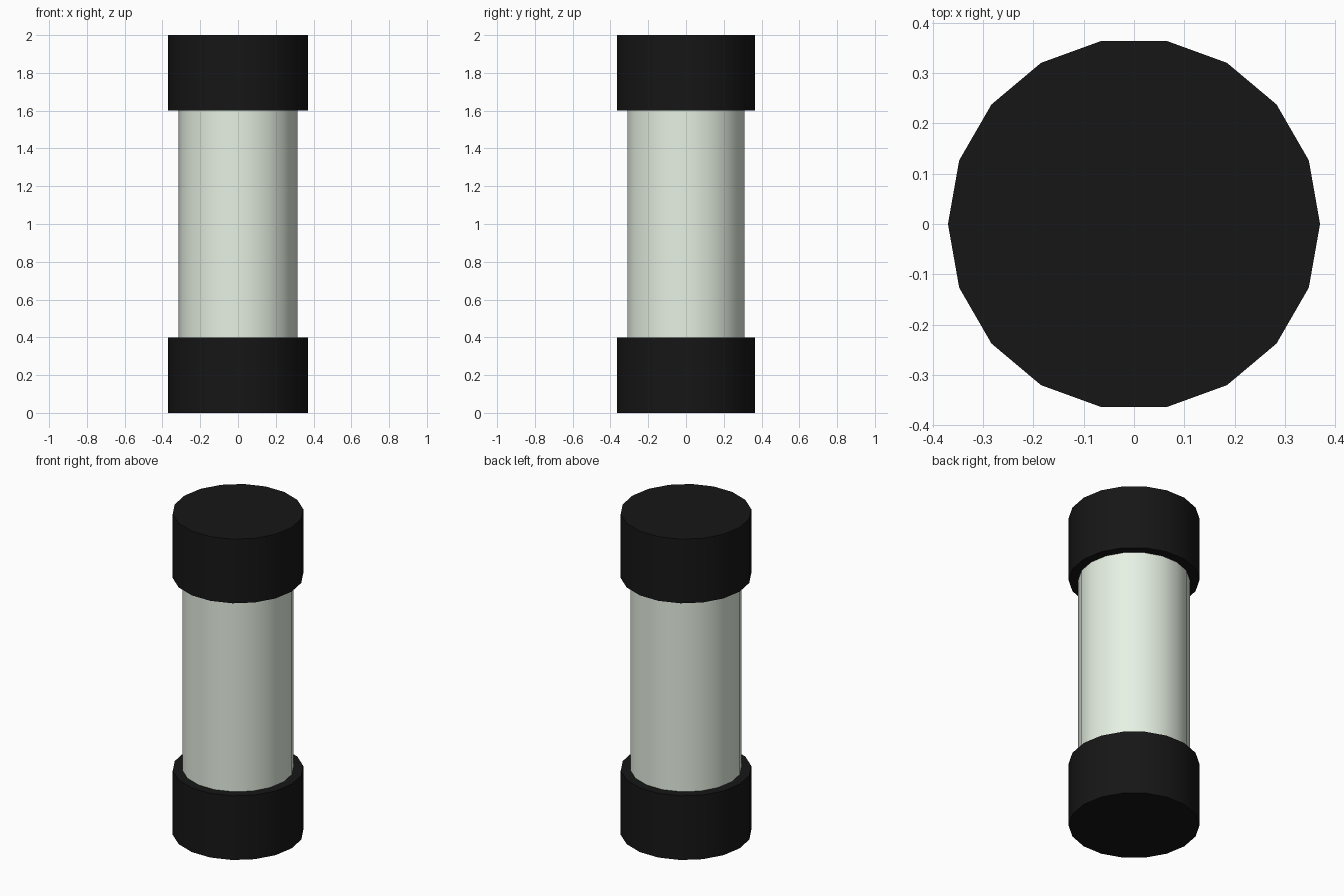
import bpy, math

if "Cube" in bpy.data.objects:
    bpy.data.objects.remove(bpy.data.objects["Cube"])

SIDES = 18


def material(name, rgb):
    m = bpy.data.materials.new(name)
    m.diffuse_color = (*rgb, 1)
    m.use_nodes = True
    m.node_tree.nodes["Principled BSDF"].inputs["Base Color"].default_value = m.diffuse_color
    return m


def cylinder(name, radius, z0, z1, mat):
    # rotated a quarter turn so that a corner lies on the x axis
    bpy.ops.mesh.primitive_cylinder_add(
        vertices=SIDES, radius=radius, depth=z1 - z0,
        location=(0, 0, (z0 + z1) / 2), rotation=(0, 0, math.pi / 2))
    ob = bpy.context.object
    ob.name = name
    ob.data.materials.append(mat)
    bpy.ops.object.shade_smooth_by_angle(angle=math.radians(30))
    return ob


black = material("black_plastic", (0.008, 0.008, 0.008))
pale = material("pale_green_glass", (0.80, 0.88, 0.77))

# Central tube, seated slightly inside both caps
cylinder("tube", 0.315, 0.38, 1.62, pale)

# End caps
for name, z in (("bottom_cap", 0.0), ("top_cap", 1.6)):
    cylinder(name, 0.37, z, z + 0.4, black)
